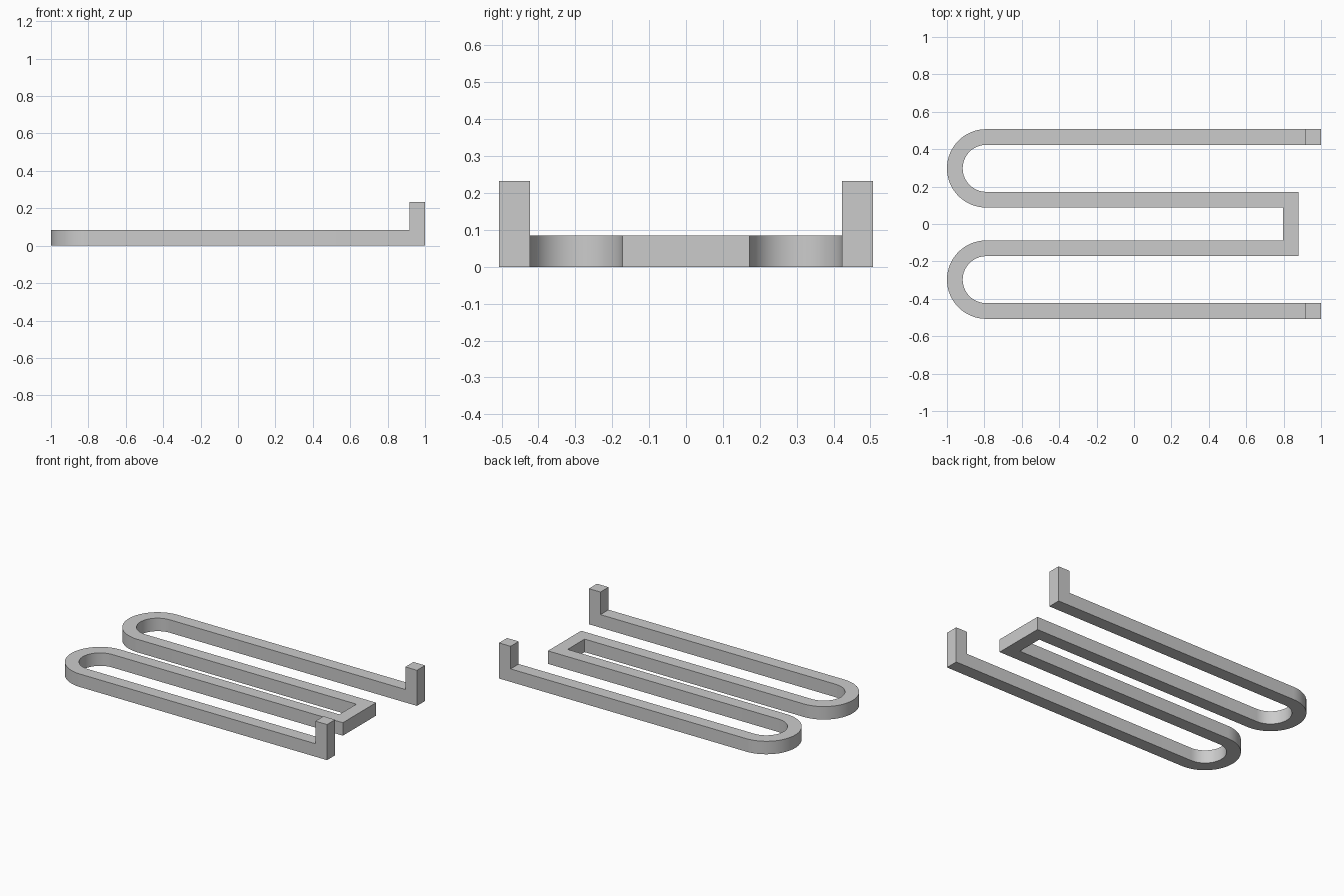
import bpy
import bmesh
from math import cos, sin, pi, radians
from mathutils import Vector

cube = bpy.data.objects.get("Cube")
if cube:
    bpy.data.objects.remove(cube, do_unlink=True)

WIDTH = 0.084       # square bar thickness
HALF = WIDTH / 2
HEIGHT = 0.085
POST_TOP = 0.233
OUTER_Y = 0.507 - HALF
INNER_Y = 0.13
BEND_Y = (OUTER_Y + INNER_Y) / 2
BEND_R = (OUTER_Y - INNER_Y) / 2
BEND_X = -1 + BEND_R + HALF
BEND_STEPS = 32

# Centreline of one half: post, outer leg, round bend, inner leg, square corner
half_path = [Vector((1, OUTER_Y)), Vector((1 - WIDTH, OUTER_Y))]
for i in range(BEND_STEPS + 1):
    a = pi / 2 + pi * i / BEND_STEPS
    half_path.append(Vector((BEND_X + BEND_R * cos(a), BEND_Y + BEND_R * sin(a))))
half_path.append(Vector((0.88 - HALF, INNER_Y)))
path = half_path + [Vector((p.x, -p.y)) for p in reversed(half_path)]

# Flat ribbon with mitred corners along the centreline
bm = bmesh.new()
pairs = []
for i, p in enumerate(path):
    before = (p - path[i - 1]).normalized() if i else None
    after = (path[i + 1] - p).normalized() if i < len(path) - 1 else None
    before, after = before or after, after or before
    n1 = Vector((-before.y, before.x))
    n2 = Vector((-after.y, after.x))
    offset = (n1 + n2) * (HALF / (1 + n1.dot(n2)))
    pairs.append([bm.verts.new((*(p + s * offset), 0)) for s in (1, -1)])
ribbon = [bm.faces.new((a[0], a[1], b[1], b[0])) for a, b in zip(pairs, pairs[1:])]


def raise_faces(faces, distance):
    result = bmesh.ops.extrude_face_region(bm, geom=faces, use_keep_orig=True)
    verts = [g for g in result["geom"] if isinstance(g, bmesh.types.BMVert)]
    bmesh.ops.translate(bm, verts=verts, vec=(0, 0, distance))
    return [g for g in result["geom"] if isinstance(g, bmesh.types.BMFace)]


# Bar thickness, then an upright post on each free end
top = raise_faces(ribbon, HEIGHT)
ends = [f for f in top if f.calc_center_median().x > 1 - WIDTH]
for face in ends:
    raise_faces([face], POST_TOP - HEIGHT)
    bm.faces.remove(face)
bmesh.ops.recalc_face_normals(bm, faces=bm.faces)

mesh = bpy.data.meshes.new("serpentine_bar")
bm.to_mesh(mesh)
bm.free()
bar = bpy.data.objects.new("serpentine_bar", mesh)
bpy.context.collection.objects.link(bar)

# Plain grey material
grey = bpy.data.materials.new("grey")
grey.use_nodes = True
colour = (0.6, 0.6, 0.6, 1)
grey.diffuse_color = colour
grey.node_tree.nodes["Principled BSDF"].inputs["Base Color"].default_value = colour
mesh.materials.append(grey)

# Smooth bends, sharp edges
bpy.ops.object.select_all(action='DESELECT')
bar.select_set(True)
bpy.context.view_layer.objects.active = bar
bpy.ops.object.shade_smooth_by_angle(angle=radians(30))
